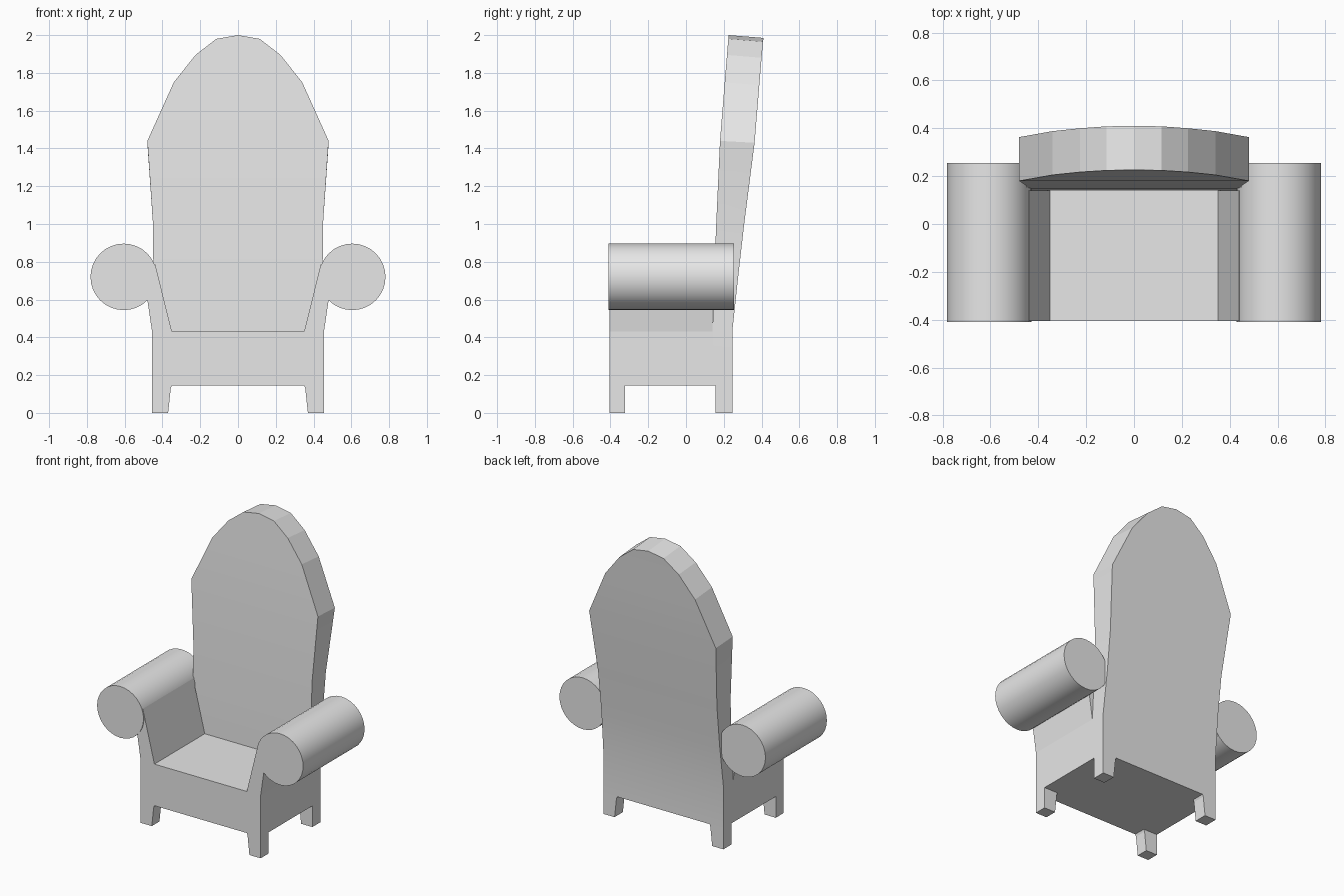
import bpy, bmesh, math

if "Cube" in bpy.data.objects:
    bpy.data.objects.remove(bpy.data.objects["Cube"])

grey = bpy.data.materials.new("plain_grey")
grey.use_nodes = True
grey.diffuse_color = (0.8, 0.8, 0.8, 1)
grey.node_tree.nodes["Principled BSDF"].inputs["Base Color"].default_value = (0.8, 0.8, 0.8, 1)


def finish(name, bm, angle=None):
    """Turn a bmesh into a named object, optionally smooth below an angle."""
    bmesh.ops.recalc_face_normals(bm, faces=bm.faces)
    mesh = bpy.data.meshes.new(name)
    bm.to_mesh(mesh)
    bm.free()
    mesh.materials.append(grey)
    obj = bpy.data.objects.new(name, mesh)
    bpy.context.collection.objects.link(obj)
    if angle:
        bpy.ops.object.select_all(action='DESELECT')
        obj.select_set(True)
        bpy.context.view_layer.objects.active = obj
        bpy.ops.object.shade_smooth_by_angle(angle=math.radians(angle))
    return obj


def prism(name, profile, y0, y1, angle=None):
    """Extrude an x-z profile along y."""
    bm = bmesh.new()
    ends = [[bm.verts.new((x, y, z)) for x, z in profile] for y in (y0, y1)]
    for ring in ends:
        bm.faces.new(ring)
    a, b = ends
    for i in range(len(a)):
        j = (i + 1) % len(a)
        bm.faces.new((a[i], a[j], b[j], b[i]))
    return finish(name, bm, angle)


# Seat block with flaring arm panels
half = [(0.455, 0.145), (0.455, 0.43), (0.48, 0.6), (0.52, 0.7), (0.438, 0.785), (0.35, 0.43)]
prism("seat_and_arm_panels", half + [(-x, z) for x, z in reversed(half)], -0.405, 0.14)

# Rolled arm rests and legs on both sides
leg = [(0.455, 0), (0.455, 0.145), (0.35, 0.145), (0.356, 0.13), (0.37, 0)]
for side, s in (("left", 1), ("right", -1)):
    roll = [(s * 0.605 + 0.176 * math.cos(math.tau * i / 32),
             0.72 + 0.176 * math.sin(math.tau * i / 32)) for i in range(32)]
    prism(side + "_arm_roll", roll, -0.41, 0.255, 30)
    for end, y0, y1 in (("front", -0.405, -0.322), ("back", 0.155, 0.245)):
        prism(f"{side}_{end}_leg", [(s * x, z) for x, z in leg], y0, y1)

# Tall arched backrest lofted upward: height, half width, front y, back y, rear drop
rows = [(0.145, 0.455, 0.14, 0.245, 0), (0.43, 0.455, 0.14, 0.245, 0),
        (0.72, 0.448, 0.149, 0.276, 0), (1.0, 0.45, 0.16, 0.308, 0),
        (1.44, 0.48, 0.18, 0.363, 0.01), (1.75, 0.34, 0.205, 0.388, 0.015),
        (1.895, 0.225, 0.217, 0.4, 0.015), (1.98, 0.115, 0.224, 0.408, 0.015)]
bm = bmesh.new()
rings = [[bm.verts.new(p) for p in ((-w, f, z), (w, f, z), (w, b, z - d), (-w, b, z - d))]
         for z, w, f, b, d in rows]
bm.faces.new(rings[0])
for a, b in zip(rings, rings[1:]):
    for i in range(4):
        j = (i + 1) % 4
        bm.faces.new((a[i], a[j], b[j], b[i]))
# Peak of the arch
front, back = bm.verts.new((0, 0.226, 2.0)), bm.verts.new((0, 0.41, 1.985))
l, r, rb, lb = rings[-1]
for face in ((l, r, front), (rb, lb, back), (l, front, back, lb), (front, r, rb, back)):
    bm.faces.new(face)
finish("backrest", bm, 11)
